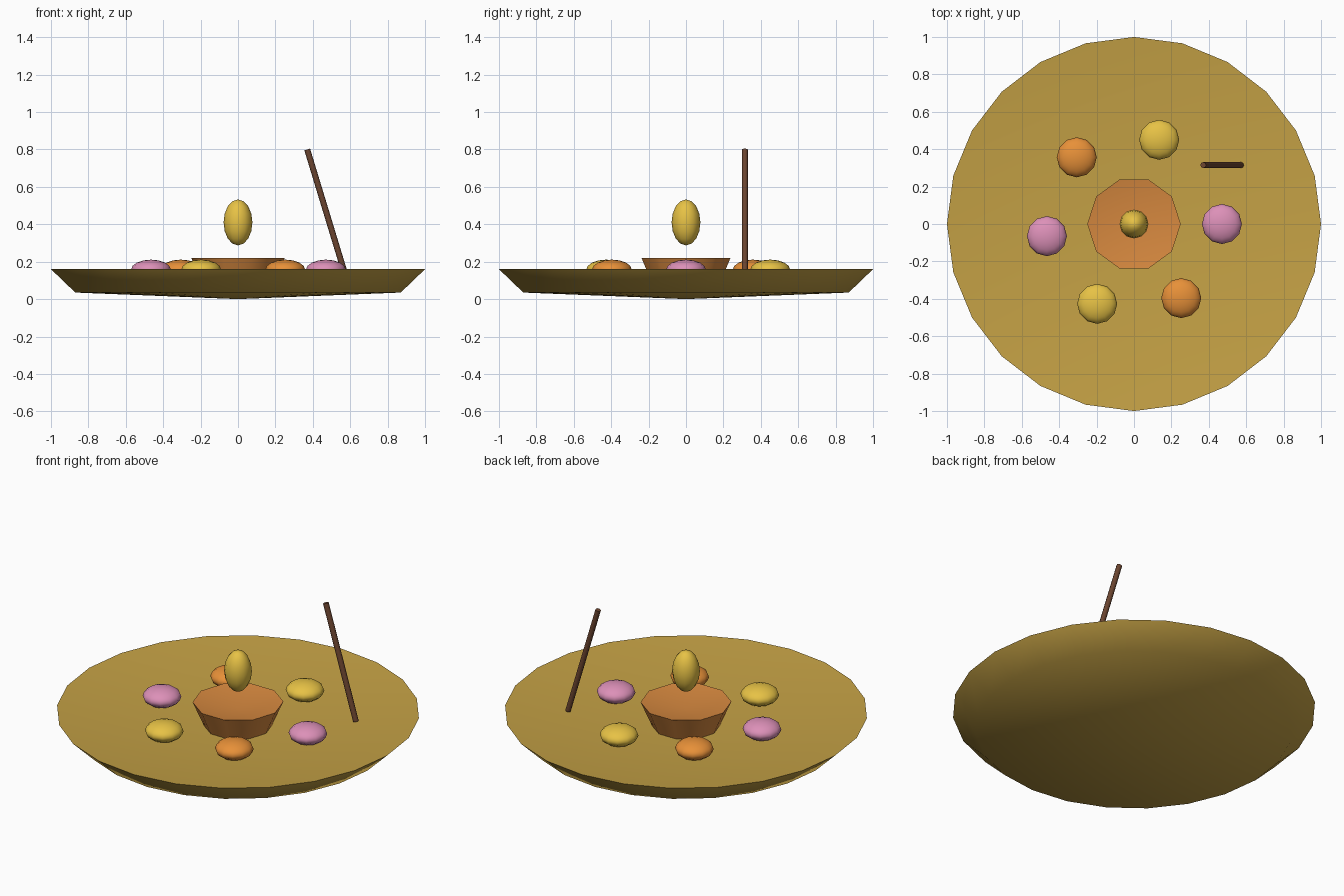
import bpy, bmesh
from math import cos, sin, pi, radians
from mathutils import Vector

if "Cube" in bpy.data.objects:
    bpy.data.objects.remove(bpy.data.objects["Cube"])


def material(name, r, g, b):
    m = bpy.data.materials.new(name)
    m.diffuse_color = (r, g, b, 1)
    m.use_nodes = True
    m.node_tree.nodes["Principled BSDF"].inputs["Base Color"].default_value = m.diffuse_color
    return m


BRASS = material("brass", 0.56, 0.36, 0.06)
CLAY = material("clay", 0.68, 0.25, 0.05)
GOLD = material("yellow", 0.80, 0.54, 0.06)
ORANGE = material("orange", 0.80, 0.28, 0.04)
PINK = material("pink", 0.72, 0.28, 0.48)
WOOD = material("brown", 0.15, 0.06, 0.03)


def smooth(ob, angle=50):
    bpy.ops.object.select_all(action='DESELECT')
    ob.select_set(True)
    bpy.context.view_layer.objects.active = ob
    bpy.ops.object.shade_smooth_by_angle(angle=radians(angle))


def lathe(name, profile, sides, mat):
    """Revolve a profile that starts and ends on the z axis."""
    bm = bmesh.new()
    start = bm.verts.new((0, 0, profile[0][1]))
    end = bm.verts.new((0, 0, profile[-1][1]))
    rings = [[bm.verts.new((r * cos(2 * pi * i / sides), r * sin(2 * pi * i / sides), z))
              for i in range(sides)] for r, z in profile[1:-1]]
    for i in range(sides):
        j = (i + 1) % sides
        bm.faces.new((start, rings[0][j], rings[0][i]))
        for a, b in zip(rings, rings[1:]):
            bm.faces.new((a[i], a[j], b[j], b[i]))
        bm.faces.new((rings[-1][i], rings[-1][j], end))
    me = bpy.data.meshes.new(name)
    bm.to_mesh(me)
    bm.free()
    me.materials.append(mat)
    ob = bpy.data.objects.new(name, me)
    bpy.context.collection.objects.link(ob)
    smooth(ob)
    return ob


def ellipsoid(name, loc, radius, half_height, mat, segments=12, rings=8):
    bpy.ops.mesh.primitive_uv_sphere_add(segments=segments, ring_count=rings, radius=1, location=loc)
    ob = bpy.context.object
    ob.name = name
    ob.scale = (radius, radius, half_height)
    ob.data.materials.append(mat)
    smooth(ob)


# Shallow dished plate and the clay lamp standing in its middle
lathe("plate", [(0, 0), (0.87, 0.035), (1, 0.16), (0, 0.06)], 24, BRASS)
lathe("lamp_bowl", [(0, 0.06), (0.18, 0.06), (0.25, 0.22), (0, 0.18)], 10, CLAY)

# Flame hovering over the lamp
ellipsoid("flame", (0, 0, 0.41), 0.077, 0.123, GOLD)

# Ring of flowers around the lamp
for i, angle in enumerate((0, 1.28, 2.28, 3.28, 4.28, 5.28)):
    ellipsoid(f"flower_{i + 1}", (0.47 * cos(angle), 0.47 * sin(angle), 0.156),
              0.107, 0.055, (PINK, GOLD, ORANGE)[i % 3])

# Leaning incense stick
low, high = Vector((0.572, 0.315, 0.135)), Vector((0.37, 0.315, 0.80))
axis = high - low
bpy.ops.mesh.primitive_cylinder_add(vertices=8, radius=0.016, depth=axis.length,
                                    location=(low + high) / 2,
                                    rotation=axis.to_track_quat('Z', 'Y').to_euler())
stick = bpy.context.object
stick.name = "incense_stick"
stick.data.materials.append(WOOD)
smooth(stick)
